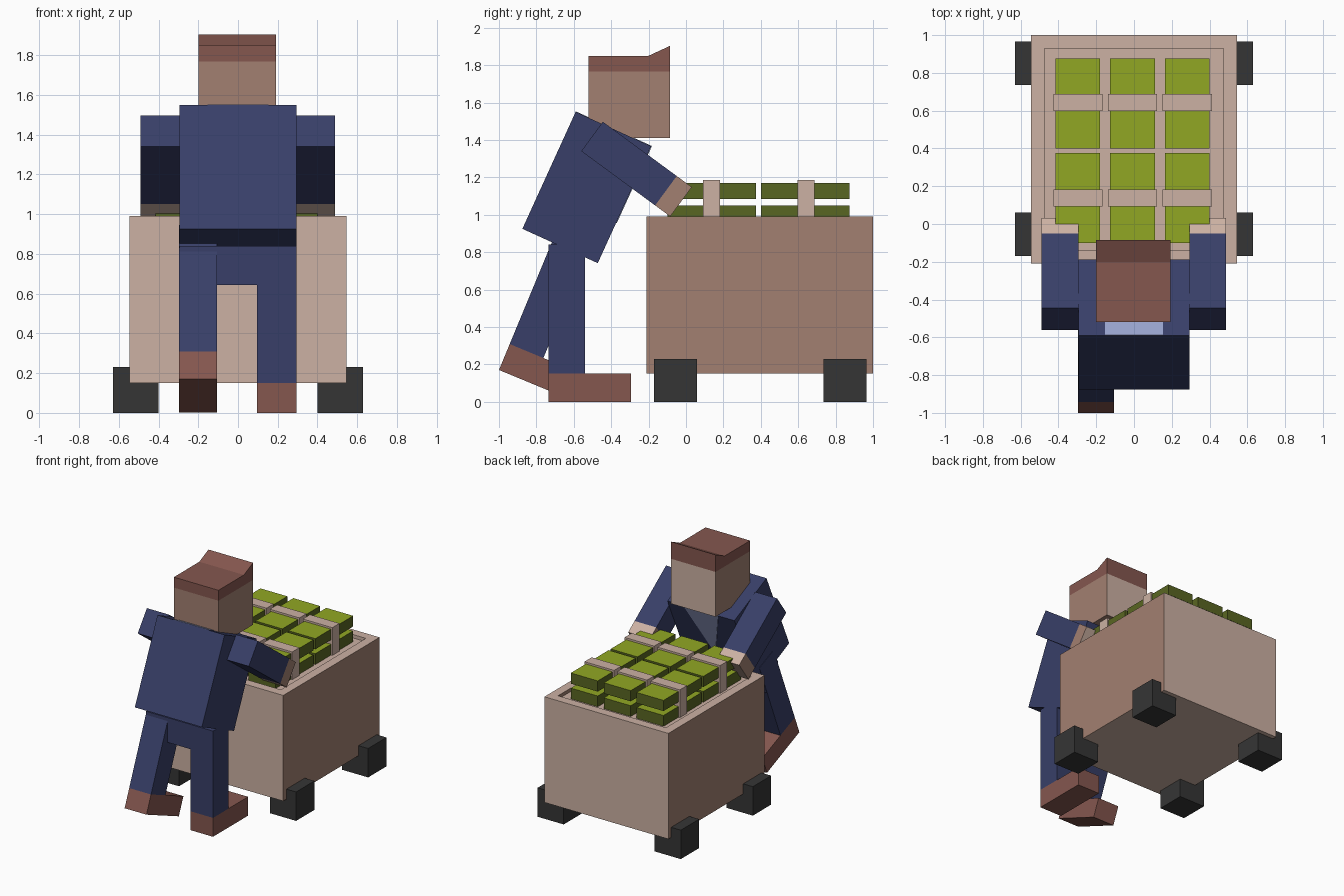
import bpy, bmesh, math
from mathutils import Matrix, Vector

if "Cube" in bpy.data.objects:
    bpy.data.objects.remove(bpy.data.objects["Cube"])


def lin(c):
    c /= 255
    return c / 12.92 if c <= 0.04045 else ((c + 0.055) / 1.055) ** 2.4


def mat(name, *rgb):
    m = bpy.data.materials.new(name)
    m.diffuse_color = (*[lin(c) for c in rgb], 1)
    m.use_nodes = True
    m.node_tree.nodes["Principled BSDF"].inputs["Base Color"].default_value = m.diffuse_color
    return m


LIGHT = mat("light_tan", 204, 177, 163)
TAN = mat("mid_tan", 162, 128, 113)
BROWN = mat("reddish_brown", 133, 87, 79)
NAVY = mat("navy_cloth", 56, 63, 104)
SHIRT = mat("pale_blue", 151, 162, 204)
RUBBER = mat("dark_grey", 53, 53, 53)
GREEN = mat("bright_green", 145, 167, 35)
MOSS = mat("dark_green", 89, 102, 34)


def finish(name, bm, color, second=None, rule=None, pivot=(0, 0), angle=0):
    """Make an object; faces whose local normal passes the rule get the second colour."""
    bmesh.ops.recalc_face_normals(bm, faces=bm.faces)
    bm.normal_update()
    me = bpy.data.meshes.new(name)
    me.materials.append(color)
    if rule:
        me.materials.append(second)
        for f in bm.faces:
            f.material_index = int(rule(f.normal))
    bm.to_mesh(me)
    bm.free()
    ob = bpy.data.objects.new(name, me)
    ob.location = (0, *pivot)
    ob.rotation_euler.x = math.radians(angle)
    bpy.context.collection.objects.link(ob)
    return ob


def cube(x, y, z):
    bm = bmesh.new()
    size = Matrix.Diagonal((x[1] - x[0], y[1] - y[0], z[1] - z[0], 1))
    mid = Vector((sum(x) / 2, sum(y) / 2, sum(z) / 2))
    bmesh.ops.create_cube(bm, size=1, matrix=Matrix.Translation(mid) @ size)
    return bm


def box(name, x, y, z, *args, **kw):
    return finish(name, cube(x, y, z), *args, **kw)


def prism(points, offset):
    bm = bmesh.new()
    f = bm.faces.new([bm.verts.new(p) for p in points])
    r = bmesh.ops.extrude_face_region(bm, geom=[f])
    bmesh.ops.translate(bm, vec=offset, verts=[v for v in r["geom"] if isinstance(v, bmesh.types.BMVert)])
    if f.is_valid and len(bm.faces) == len(points) + 1:
        bm.faces.new([bm.verts[i] for i in range(len(points))])
    return bm


def sideways(n):
    return abs(n.x) > 0.5


# Cart body with a shallow tray in the top
bm = cube((-0.545, 0.545), (-0.21, 1.0), (0.15, 0.99))
bm.normal_update()
top = [f for f in bm.faces if f.normal.z > 0.5]
bmesh.ops.inset_region(bm, faces=top, thickness=0.1)
r = bmesh.ops.extrude_discrete_faces(bm, faces=top)
bmesh.ops.translate(bm, vec=(0, 0, -0.027), verts=r["faces"][0].verts)
finish("cart_body", bm, LIGHT, TAN, sideways)

# Wheels
for x in ((-0.63, -0.40), (0.40, 0.63)):
    for y in ((-0.17, 0.06), (0.735, 0.965)):
        box("cart_wheel", x, y, (0, 0.23), RUBBER)

# Stacked green bundles, each pair held by a strap
for cx in (-0.297, -0.008, 0.282):
    for y0, s0 in ((-0.10, 0.092), (0.40, 0.597)):
        for z in ((0.964, 1.05), (1.085, 1.17)):
            box("green_bundle", (cx - 0.118, cx + 0.118), (y0, y0 + 0.475), z,
                MOSS, GREEN, lambda n: n.z > 0.5)
        box("bundle_strap", (cx - 0.13, cx + 0.13), (s0, s0 + 0.09), (0.964, 1.185), LIGHT)

# Head with lighter face, and hair with a raised front
box("head", (-0.2, 0.192), (-0.52, -0.085), (1.41, 1.767), TAN, LIGHT, lambda n: n.y > 0.5)
hair = [(-0.2, y, z) for y, z in ((-0.52, 1.767), (-0.085, 1.767), (-0.085, 1.903),
                                  (-0.2, 1.85), (-0.52, 1.85))]
finish("hair", prism(hair, (0.392, 0, 0)), BROWN)

# Leaning torso with shirt showing at the collar and chest
lean = dict(pivot=(-0.59, 1.55), angle=-24.5)
box("torso", (-0.295, 0.295), (0, 0.443), (-0.687, 0), NAVY, **lean)
box("shirt_collar", (-0.153, 0.153), (0, 0.447), (-0.002, 0.003), SHIRT, **lean)
vee = [(-0.153, 0.441, 0), (0.153, 0.441, 0), (0, 0.441, -0.45)]
finish("shirt_front", prism(vee, (0, 0.006, 0)), SHIRT, **lean)

# Arms reaching forward to the cart
reach = dict(pivot=(-0.56, 1.34), angle=-36.3)
for x in ((-0.49, -0.295), (0.295, 0.487)):
    box("sleeve", x, (0, 0.49), (0, 0.195), NAVY, **reach)
    box("hand", x, (0.49, 0.59), (0, 0.195), LIGHT, TAN, sideways, **reach)

# Hips, standing leg, and trailing leg pushing off its toe
box("hips", (-0.294, 0.294), (-0.734, -0.541), (0.643, 0.84), NAVY)
stride = dict(pivot=(-1.0, 0.17), angle=-22.5)
for side, x, pose in (("front", (0.095, 0.295), dict(pivot=(-0.735, 0))),
                      ("rear", (-0.297, -0.105), stride)):
    box(side + "_shoe", x, (0, 0.44), (0, 0.15), BROWN, **pose)
    box(side + "_leg", x, (0, 0.195), (0.15, 0.84), NAVY, **pose)
